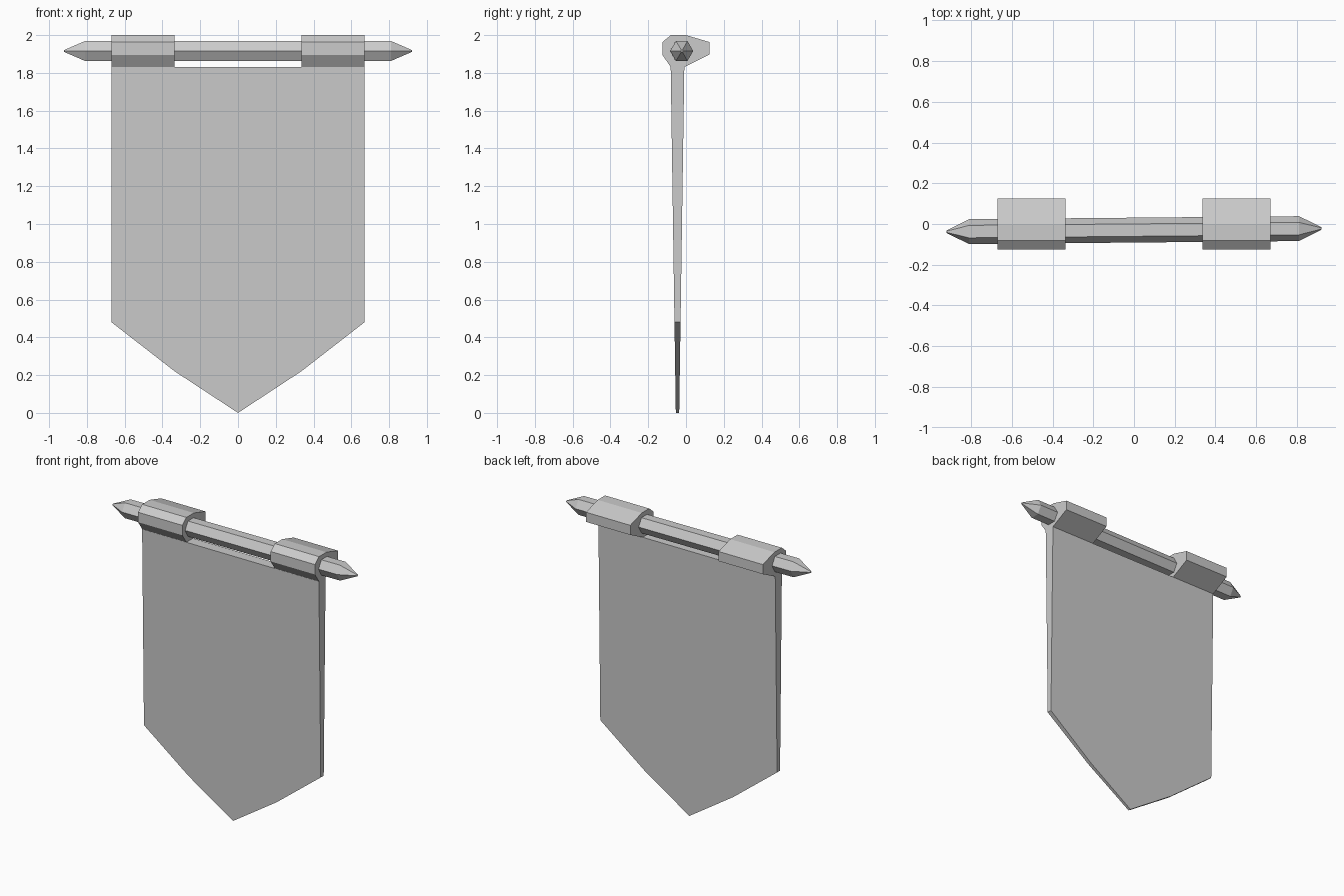
import bpy, bmesh
from math import cos, sin, pi

cube = bpy.data.objects.get("Cube")
if cube:
    bpy.data.objects.remove(cube, do_unlink=True)

grey = bpy.data.materials.new("plain grey")
grey.use_nodes = True
grey.diffuse_color = (0.6, 0.6, 0.6, 1)
bsdf = next(n for n in grey.node_tree.nodes if n.type == 'BSDF_PRINCIPLED')
bsdf.inputs["Base Color"].default_value = grey.diffuse_color


def loft(name, rings):
    """Join equal-sized rings of points into a closed, flat-shaded solid."""
    bm = bmesh.new()
    loops = [[bm.verts.new(p) for p in ring] for ring in rings]
    n = len(loops[0])
    for a, b in zip(loops, loops[1:]):
        for i in range(n):
            j = (i + 1) % n
            bm.faces.new((a[i], a[j], b[j], b[i]))
    bm.faces.new(loops[0][::-1])
    bm.faces.new(loops[-1])
    bmesh.ops.recalc_face_normals(bm, faces=bm.faces)
    mesh = bpy.data.meshes.new(name)
    bm.to_mesh(mesh)
    bm.free()
    mesh.materials.append(grey)
    obj = bpy.data.objects.new(name, mesh)
    bpy.context.collection.objects.link(obj)
    return obj


# Cloth: pointed outline, thinning evenly toward the tip
TOP = 1.83
half = [(0.67, TOP), (0.67, 0.48), (0.335, 0.22)]
outline = half + [(0, 0)] + [(-x, z) for x, z in reversed(half)]


def cloth_ring(side):
    return [(x, -0.045 + side * (0.009 + 0.027 * z / TOP), z) for x, z in outline]


loft("banner_cloth", [cloth_ring(-1), cloth_ring(1)])

# Sleeves that hold the rod, bulging toward the back
profile = [(-0.08, TOP), (-0.125, 1.895), (-0.125, 1.963), (-0.08, 2.0),
           (0.0, 2.0), (0.125, 1.963), (0.125, 1.897), (-0.009, TOP)]
for name, side in (("left_sleeve", 1), ("right_sleeve", -1)):
    loft(name, [[(side * x, y, z) for y, z in profile] for x in (0.335, 0.67)])


# Six-sided rod with pointed ends, turned very slightly about the vertical
def rod_ring(x, r):
    return [(x, -0.03 + 0.009 * x + r * cos(k * pi / 3), 1.916 + r * sin(k * pi / 3))
            for k in range(6)]


loft("hanging_rod", [rod_ring(x, r) for x, r in
                     ((-0.92, 0.006), (-0.81, 0.061), (0.81, 0.061), (0.92, 0.006))])
